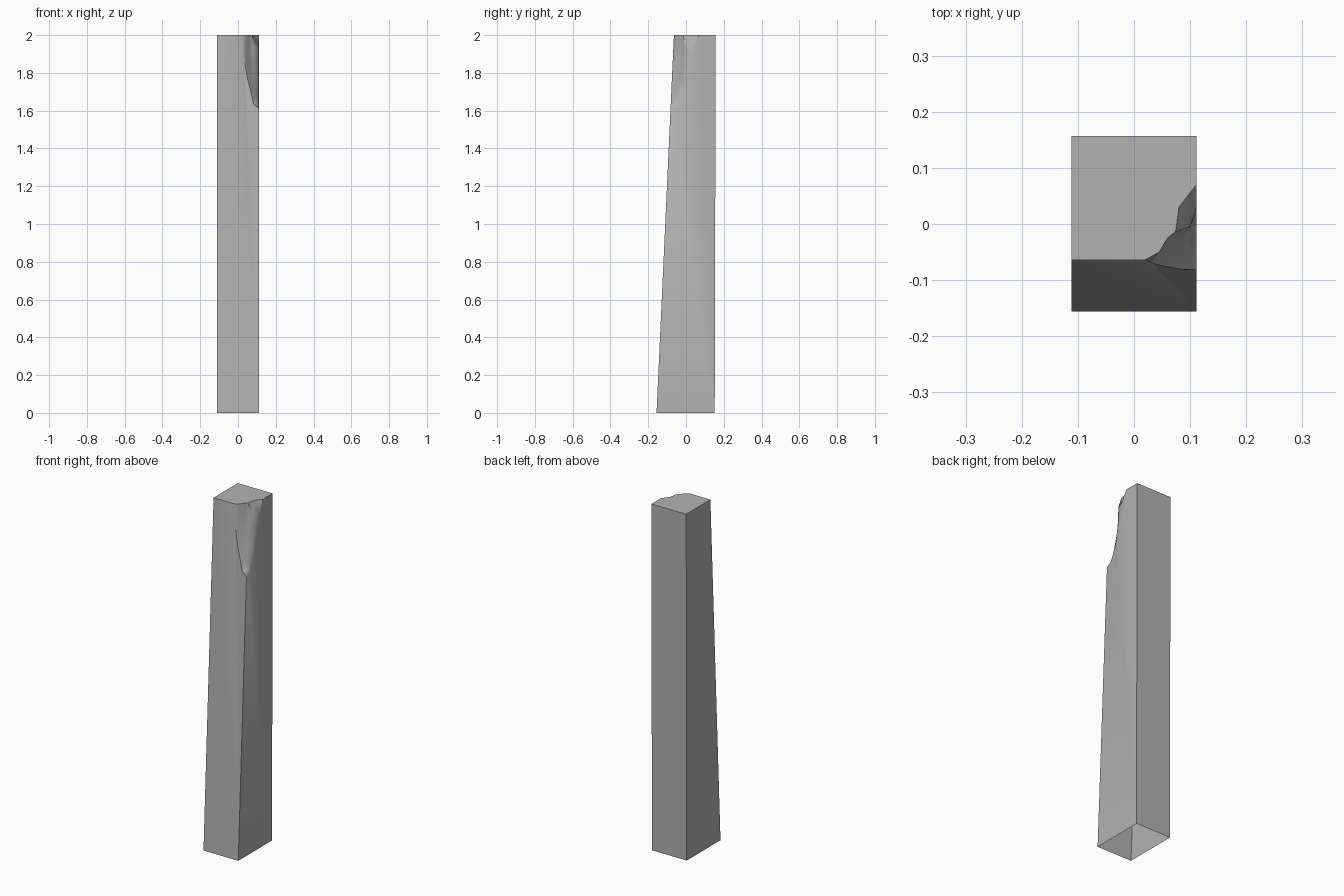
import bpy
import bmesh
import math
from mathutils import Vector

cube = bpy.data.objects.get("Cube")
if cube:
    bpy.data.objects.remove(cube, do_unlink=True)

HALF_W, HEIGHT = 0.111, 2.0
FRONT_BASE, FRONT_TOP = -0.156, -0.064
BACK_BASE, BACK_TOP = 0.152, 0.157

stone = bpy.data.materials.new("grey stone")
stone.use_nodes = True
grey = (0.45, 0.45, 0.45, 1)
stone.diffuse_color = grey
stone.node_tree.nodes["Principled BSDF"].inputs["Base Color"].default_value = grey


def front_y(z):
    """Depth of the sloping front face at height z."""
    return FRONT_BASE + (FRONT_TOP - FRONT_BASE) * z / HEIGHT


bm = bmesh.new()


def corner(x, y, z):
    return bm.verts.new((x, y, z))


# Corners of the tapered pillar
front_left = corner(-HALF_W, FRONT_BASE, 0)
front_right = corner(HALF_W, FRONT_BASE, 0)
back_right = corner(HALF_W, BACK_BASE, 0)
back_left = corner(-HALF_W, BACK_BASE, 0)
top_front_left = corner(-HALF_W, FRONT_TOP, HEIGHT)
top_back_right = corner(HALF_W, BACK_TOP, HEIGHT)
top_back_left = corner(-HALF_W, BACK_TOP, HEIGHT)

# Broken corner: height, where it cuts the front (x) and the side (y),
# and the points between them
levels = [
    (2.0, 0.02, 0.07, [(0.045, -0.05), (0.06, -0.025), (0.074, -0.014), (0.08, 0.03)]),
    (1.93, 0.027, 0.03, [(0.045, -0.05), (0.06, -0.027), (0.076, -0.014), (0.1, -0.005)]),
    (1.85, 0.036, 0.02, [(0.053, -0.054), (0.066, -0.035), (0.084, -0.02), (0.1, -0.007)]),
    (1.77, 0.05, -0.005, [(0.062, -0.061), (0.073, -0.046), (0.087, -0.034), (0.1, -0.02)]),
    (1.68, 0.073, -0.02, [(0.08, -0.07), (0.087, -0.061), (0.095, -0.052), (0.103, -0.04)]),
    (1.635, 0.083, -0.043, [(0.088, -0.075), (0.094, -0.071), (0.1, -0.066), (0.106, -0.058)]),
]
rows = []
for z, cut_x, cut_y, inner in levels:
    path = [(cut_x, front_y(z)), *inner, (HALF_W, cut_y)]
    rows.append([corner(x, y, z) for x, y in path])
tip = corner(HALF_W, front_y(1.61), 1.61)

for upper, lower in zip(rows, rows[1:]):
    for i in range(len(upper) - 1):
        bm.faces.new((upper[i], lower[i], lower[i + 1], upper[i + 1]))
for a, b in zip(rows[-1], rows[-1][1:]):
    bm.faces.new((a, tip, b))
chip_faces = list(bm.faces)

# Flat sides and top; the underside stays open
front_rim = [row[0] for row in rows]
side_rim = [row[-1] for row in rows]
flat_sides = [
    [front_left, front_right, tip, *reversed(front_rim), top_front_left],
    [front_right, back_right, top_back_right, *side_rim, tip],
    [back_right, back_left, top_back_left, top_back_right],
    [back_left, front_left, top_front_left, top_back_left],
    [top_front_left, *rows[0], top_back_right, top_back_left],
]
for loop in flat_sides:
    bm.faces.new(loop)
bmesh.ops.triangulate(bm, faces=chip_faces)
bm.normal_update()

mesh = bpy.data.meshes.new("chipped_pillar")
bm.to_mesh(mesh)
bm.free()
mesh.materials.append(stone)
pillar = bpy.data.objects.new("chipped_pillar", mesh)
bpy.context.collection.objects.link(pillar)

bpy.ops.object.select_all(action="DESELECT")
pillar.select_set(True)
bpy.context.view_layer.objects.active = pillar
bpy.ops.object.shade_smooth_by_angle(angle=math.radians(35))
